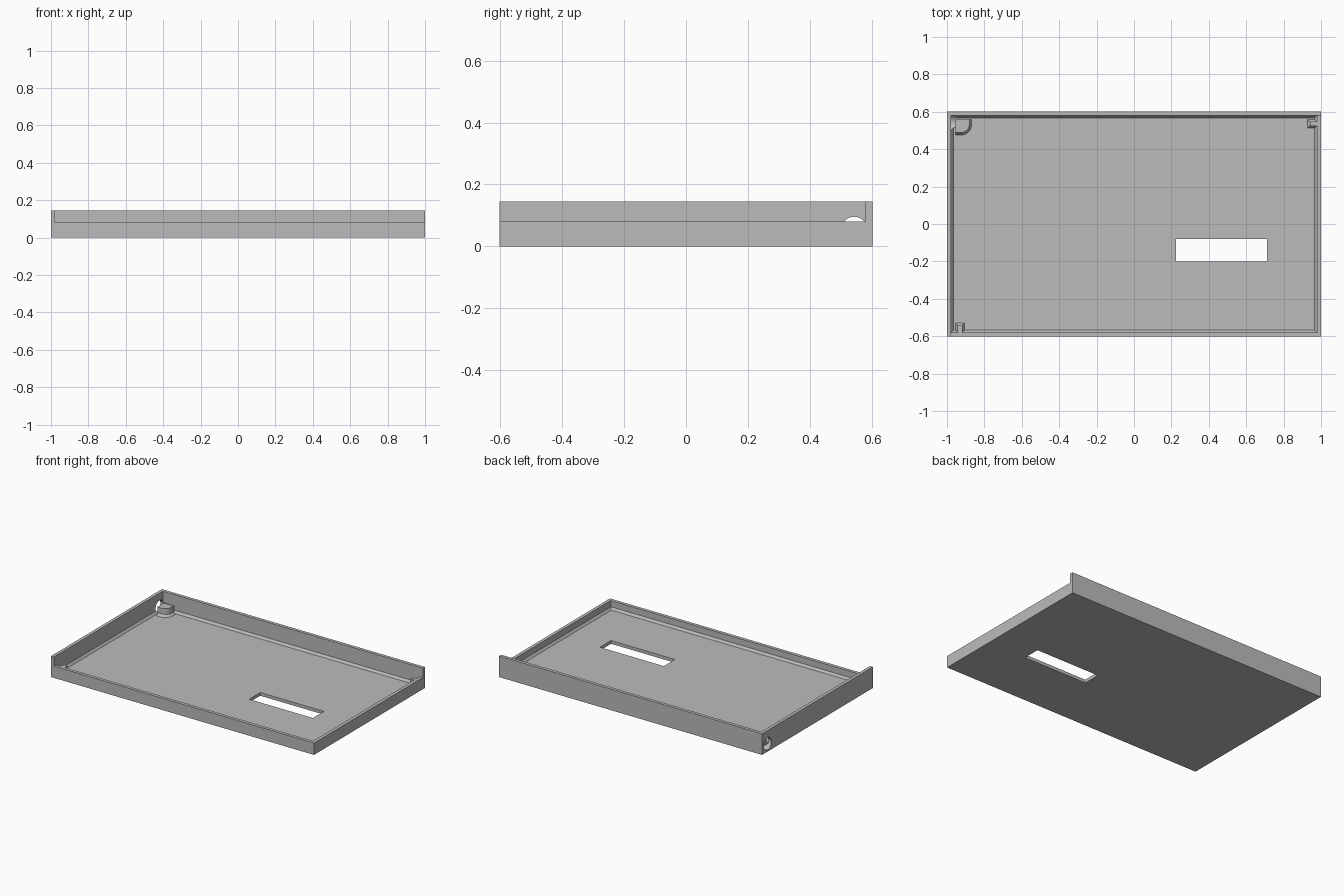
import bpy
import bmesh
from math import sin, cos, pi, radians
from mathutils import Matrix

cube = bpy.data.objects.get("Cube")
if cube:
    bpy.data.objects.remove(cube, do_unlink=True)

grey = bpy.data.materials.new("grey plastic")
grey.use_nodes = True
grey.diffuse_color = (0.5, 0.5, 0.5, 1)
grey.node_tree.nodes["Principled BSDF"].inputs["Base Color"].default_value = (0.5, 0.5, 0.5, 1)

X, Y = 1.0, 0.602          # outer half sizes
WALL, FLOOR = 0.0225, 0.0225
LOW, HIGH = 0.081, 0.145   # rim heights
FLARE, RISE = 0.012, 0.016  # sloped foot where walls meet the floor
IX, IY = X - WALL, Y - WALL


def rect(x0, x1, y0, y1, r=0):
    """Counter-clockwise rectangle; the +x -y corner may be rounded."""
    corner = [(x1, y0)]
    if r:
        angles = [-pi / 2 + pi / 2 * i / 12 for i in range(13)]
        corner = [(x1 - r + r * cos(a), y0 + r + r * sin(a)) for a in angles]
    return [(x0, y0)] + corner + [(x1, y1), (x0, y1)]


def finish(name, bm):
    bmesh.ops.recalc_face_normals(bm, faces=bm.faces)
    mesh = bpy.data.meshes.new(name)
    bm.to_mesh(mesh)
    bm.free()
    mesh.materials.append(grey)
    obj = bpy.data.objects.new(name, mesh)
    bpy.context.collection.objects.link(obj)
    return obj


def loft(name, *rings):
    """Closed solid through (outline, height) rings."""
    bm = bmesh.new()
    loops = [[bm.verts.new((x, y, z)) for x, y in pts] for pts, z in rings]
    bm.faces.new(loops[0])
    bm.faces.new(loops[-1])
    for a, b in zip(loops, loops[1:]):
        for i in range(len(a)):
            j = (i + 1) % len(a)
            bm.faces.new((a[i], a[j], b[j], b[i]))
    return finish(name, bm)


def cut(obj, cutter):
    mod = obj.modifiers.new("cut", "BOOLEAN")
    mod.operation = "DIFFERENCE"
    mod.solver = "EXACT"
    mod.object = cutter
    bpy.context.view_layer.objects.active = obj
    bpy.ops.object.modifier_apply(modifier=mod.name)
    bpy.data.objects.remove(cutter, do_unlink=True)


def smooth(obj):
    bpy.ops.object.select_all(action="DESELECT")
    obj.select_set(True)
    bpy.context.view_layer.objects.active = obj
    bpy.ops.object.shade_smooth_by_angle(angle=radians(30))


# Tray: solid block, hollowed with a sloped foot around the floor
tray = loft("tray", (rect(-X, X, -Y, Y), 0), (rect(-X, X, -Y, Y), HIGH))
inner = rect(-IX, IX, -IY, IY)
foot = rect(-IX + FLARE, IX - FLARE, -IY + FLARE, IY - FLARE)
cut(tray, loft("cavity_cutter", (foot, FLOOR), (inner, FLOOR + RISE), (inner, HIGH + 0.1)))

# Lower the front and left rims
notch = rect(-IX, X + 0.1, -Y - 0.1, IY)
cut(tray, loft("rim_cutter", (notch, LOW), (notch, HIGH + 0.1)))

# Slot through the floor
slot = rect(0.225, 0.71, -0.2, -0.08)
cut(tray, loft("slot_cutter", (slot, -0.1), (slot, 0.1)))

# Round hole through the right wall beside the boss
bm = bmesh.new()
bmesh.ops.create_cone(bm, cap_ends=True, segments=40, radius1=0.042, radius2=0.042, depth=0.145,
                      matrix=Matrix.Translation((-1.0275, 0.5425, 0.054)) @ Matrix.Rotation(pi / 2, 4, "Y"))
cut(tray, finish("hole_cutter", bm))
smooth(tray)


def flared_post(name, body, base, top):
    """Upright post with a sloped foot."""
    obj = loft(name, (base, FLOOR - 0.005), (base, FLOOR), (body, FLOOR + RISE), (body, top))
    smooth(obj)


# Corner boss with one rounded corner, and two small wall posts
TOP = 0.078
flared_post("corner_boss", rect(-0.955, -0.88, 0.488, 0.56, 0.045),
            rect(-0.955, -0.868, 0.476, 0.56, 0.057), TOP)
flared_post("front_post", rect(-0.945, -0.917, -0.585, -0.54),
            rect(-0.955, -0.905, -0.585, -0.528), TOP)
flared_post("left_post", rect(0.94, 0.985, 0.525, 0.548),
            rect(0.928, 0.985, 0.513, 0.56), TOP)
